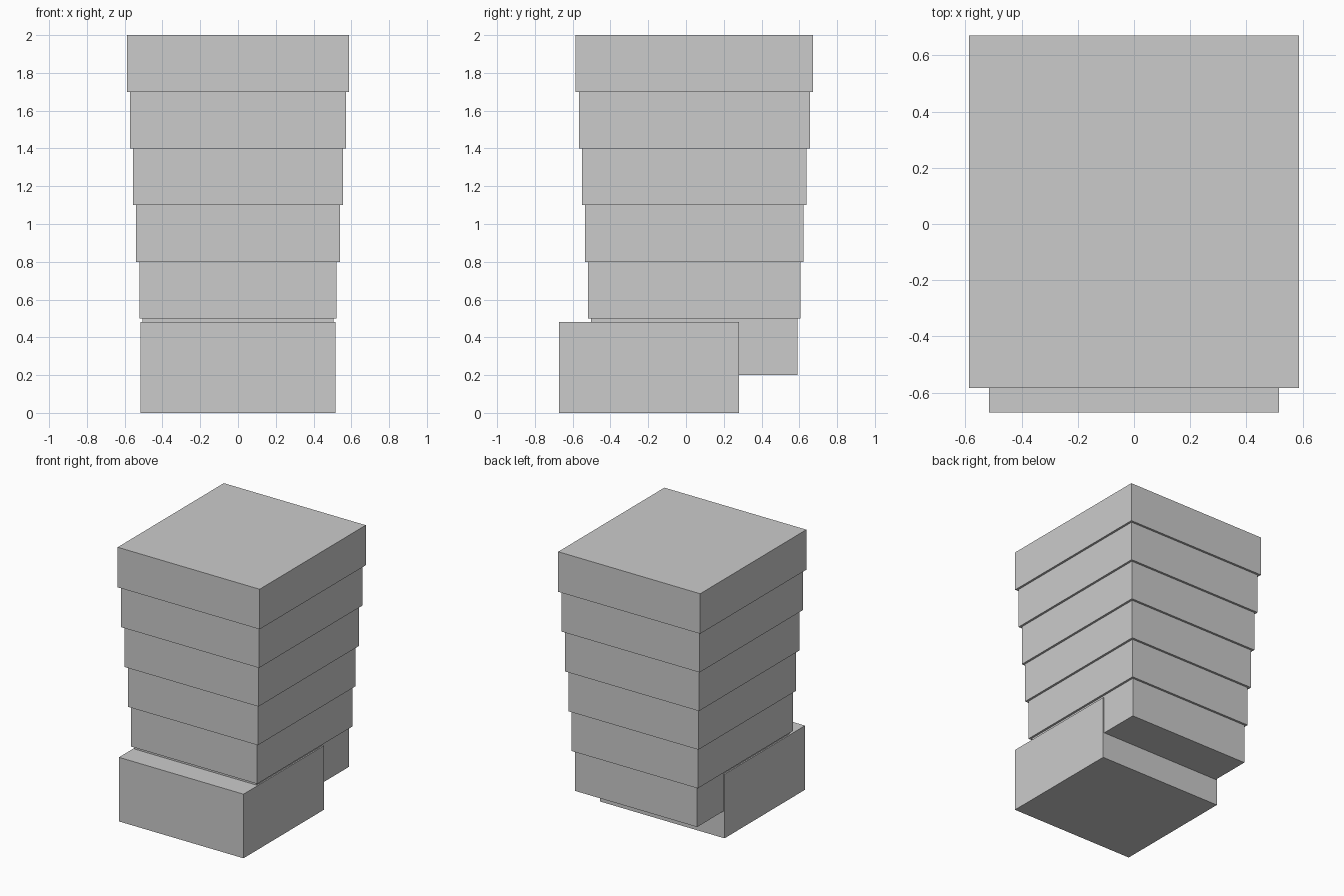
import bpy

if "Cube" in bpy.data.objects:
    bpy.data.objects.remove(bpy.data.objects["Cube"])

grey = bpy.data.materials.new("plain grey")
grey.diffuse_color = (0.6, 0.6, 0.6, 1)
grey.use_nodes = True
grey.node_tree.nodes["Principled BSDF"].inputs["Base Color"].default_value = grey.diffuse_color


def block(name, x0, x1, y0, y1, z0, z1):
    """Axis-aligned box given by its limits."""
    bpy.ops.mesh.primitive_cube_add(
        size=1, location=((x0 + x1) / 2, (y0 + y1) / 2, (z0 + z1) / 2))
    ob = bpy.context.object
    ob.name = name
    ob.scale = (x1 - x0, y1 - y0, z1 - z0)
    bpy.ops.object.transform_apply(location=False, rotation=False, scale=True)
    ob.data.materials.append(grey)
    return ob


# Front base block
block("base_block", -0.516, 0.516, -0.672, 0.281, 0, 0.48)

# Six stacked tiers, each slightly wider than the one below
TIERS, HEIGHT, STEP, CENTRE_Y = 6, 0.3, 0.0164, 0.044
for i in range(TIERS):
    hx = 0.506 + STEP * i
    hy = 0.546 + STEP * i
    z = 0.2 + HEIGHT * i
    block(f"tier_{i + 1}", -hx, hx, CENTRE_Y - hy, CENTRE_Y + hy, z, z + HEIGHT)
